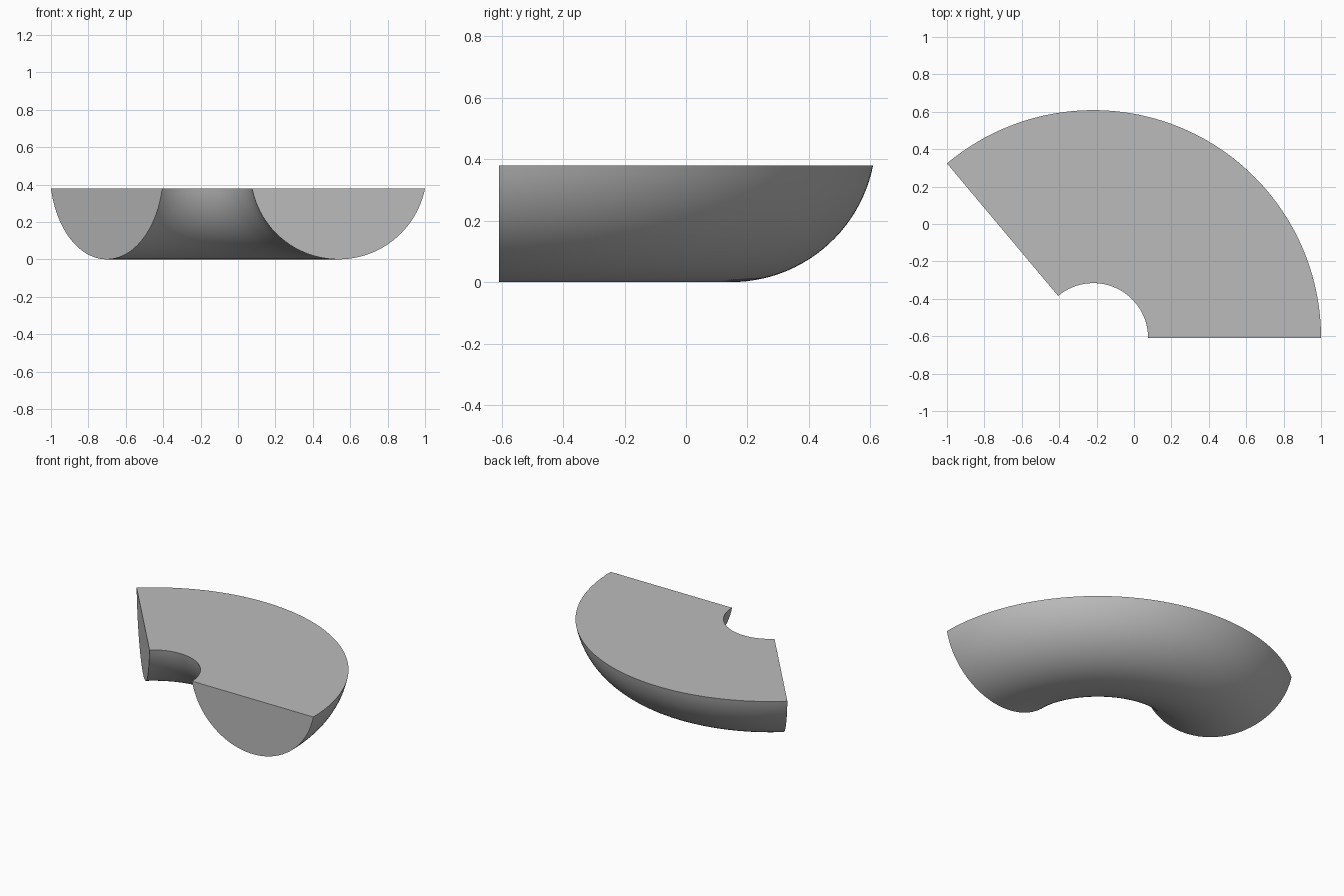
import bpy, bmesh, math
from mathutils import Matrix

cube = bpy.data.objects.get("Cube")
if cube:
    bpy.data.objects.remove(cube, do_unlink=True)

# Single grey material
grey = bpy.data.materials.new("plain grey")
grey.use_nodes = True
colour = (0.5, 0.5, 0.5, 1)
grey.diffuse_color = colour
grey.node_tree.nodes["Principled BSDF"].inputs["Base Color"].default_value = colour

SWEEP = math.radians(130)
OUTER, INNER, HEIGHT = 1.2174, 0.2925, 0.379
CENTRE = (-0.2174, -0.6087, 0)
PROFILE_STEPS, SWEEP_STEPS = 48, 96

# Circular-segment profile: flat on top, round below
mid, half = (OUTER + INNER) / 2, (OUTER - INNER) / 2
radius = (half ** 2 + HEIGHT ** 2) / (2 * HEIGHT)
reach = math.acos((radius - HEIGHT) / radius)

bm = bmesh.new()
profile = []
for i in range(PROFILE_STEPS + 1):
    a = -reach + 2 * reach * i / PROFILE_STEPS
    profile.append(bm.verts.new((mid + radius * math.sin(a), 0, radius - radius * math.cos(a))))

# Sweep the closed profile around the bend as a capped solid
start = bm.faces.new(profile)
end = bmesh.ops.spin(bm, geom=[start, *start.edges, *start.verts], cent=(0, 0, 0),
                     axis=(0, 0, 1), angle=SWEEP, steps=SWEEP_STEPS, use_duplicate=False)
if not start.is_valid or all(len(e.link_faces) == 2 for e in bm.edges) is False:
    bmesh.ops.holes_fill(bm, edges=[e for e in bm.edges if e.is_boundary], sides=0)
bmesh.ops.recalc_face_normals(bm, faces=bm.faces)
bmesh.ops.transform(bm, matrix=Matrix.Translation(CENTRE), verts=bm.verts)

mesh = bpy.data.meshes.new("curved_half_round_bend")
bm.to_mesh(mesh)
bm.free()
mesh.materials.append(grey)
bend = bpy.data.objects.new("curved_half_round_bend", mesh)
bpy.context.collection.objects.link(bend)

# Smooth the round underside, keep the rims sharp
bpy.context.view_layer.objects.active = bend
bend.select_set(True)
bpy.ops.object.shade_smooth_by_angle(angle=math.radians(30))
